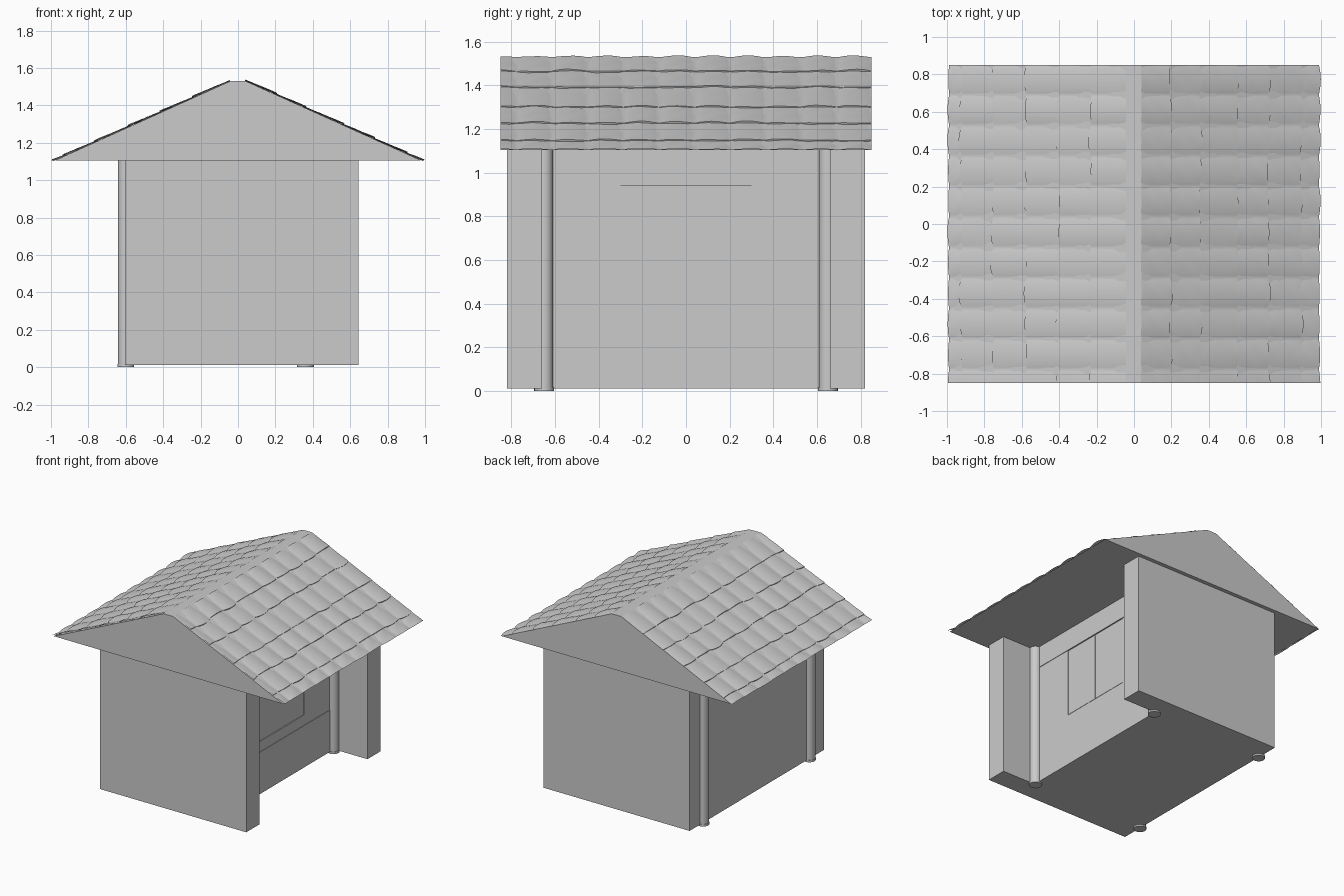
import bpy, bmesh, math, random

if "Cube" in bpy.data.objects:
    bpy.data.objects.remove(bpy.data.objects["Cube"])

random.seed(4)


def finish(name, bm, smooth=False):
    bmesh.ops.recalc_face_normals(bm, faces=bm.faces)
    mesh = bpy.data.meshes.new(name)
    bm.to_mesh(mesh)
    bm.free()
    ob = bpy.data.objects.new(name, mesh)
    bpy.context.collection.objects.link(ob)
    if smooth:
        bpy.context.view_layer.objects.active = ob
        ob.select_set(True)
        bpy.ops.object.shade_smooth_by_angle(angle=math.radians(40))
        ob.select_set(False)
    return ob


def extrude(name, points, vec):
    bm = bmesh.new()
    face = bm.faces.new([bm.verts.new(p) for p in points])
    geo = bmesh.ops.extrude_face_region(bm, geom=[face], use_keep_orig=True)["geom"]
    bmesh.ops.translate(bm, vec=vec, verts=[g for g in geo if isinstance(g, bmesh.types.BMVert)])
    return finish(name, bm)


def box(name, x, y, z):
    pts = [(x[0], y[0], z[0]), (x[1], y[0], z[0]), (x[1], y[1], z[0]), (x[0], y[1], z[0])]
    return extrude(name, pts, (0, 0, z[1] - z[0]))


def cylinder(name, x, y, z0, z1, r):
    bm = bmesh.new()
    bmesh.ops.create_cone(bm, cap_ends=True, segments=24, radius1=r, radius2=r, depth=z1 - z0)
    bmesh.ops.translate(bm, vec=(x, y, (z0 + z1) / 2), verts=bm.verts)
    return finish(name, bm, True)


# Walls: plan with a deep porch recess on the right side
Z0, Z1 = 0.012, 1.105
plan = [(-0.605, -0.82), (0.645, -0.82), (0.645, -0.66), (0.35, -0.66),
        (0.35, 0.66), (0.645, 0.66), (0.645, 0.82), (-0.605, 0.82)]
extrude("house_walls", [(x, y, Z0) for x, y in plan], (0, 0, Z1 - Z0))

# Porch wall panels above and below the window band
box("porch_lower_panel", (0.35, 0.36), (-0.66, 0.66), (Z0, 0.335))
box("porch_upper_panel", (0.35, 0.36), (-0.66, 0.66), (0.94, Z1))

# Window surround: raised wall round two slightly sunken panes
box("window_sill", (0.35, 0.356), (-0.66, 0.66), (0.335, 0.415))
for side in (-1, 1):
    box("window_side_panel", (0.35, 0.356), sorted((side * 0.3, side * 0.66)), (0.415, 0.94))
    box("window_pane", (0.35, 0.353), sorted((side * 0.005, side * 0.295)), (0.42, 0.935))

# Drainpipes half sunk into the walls, each with a foot
for x in (-0.6, 0.36):
    for y in (-0.65, 0.65):
        cylinder("drainpipe", x, y, 0.012, 1.105, 0.042)
        cylinder("drainpipe_foot", x, y, 0.0, 0.016, 0.045)

# Roof block with a narrow flat ridge
extrude("roof", [(x, -0.85, z) for x, z in
                 [(-0.98, 1.105), (0.98, 1.105), (0.04, 1.53), (-0.04, 1.53)]], (0, 1.7, 0))


# Tiled skin: arched tile columns, overlapping rows with uneven lower edges
def tiles(name, side, rows):
    bm = bmesh.new()
    period, ny, ns = 0.163, 160, 5
    slope = 0.425 / 0.94
    nx, nz = slope / math.hypot(1, slope), 1 / math.hypot(1, slope)
    ys = [-0.85 + 1.7 * i / ny for i in range(ny + 1)]
    jitter = {}
    columns = []
    for r in range(len(rows) - 1):
        for k in range(ns + 1):
            t = k / ns
            column = []
            for y in ys:
                u = (y - 0.69) / period
                c = math.floor(u)
                arch = abs(math.sin(math.pi * u)) ** 0.75

                def edge(i):
                    if i == 0:
                        return rows[0]
                    last = i == len(rows) - 1
                    j = jitter.setdefault((i, c), random.uniform(-0.01, 0.01))
                    return rows[i] + (0.3 if last else 1) * j * arch + 0.008 * (arch - 0.6) * (0.5 if last else 1)

                lift = jitter.setdefault((r, c, "lift"), random.uniform(0.8, 1.2))
                x = edge(r) + (edge(r + 1) - edge(r)) * t
                h = 0.001 + arch * 0.009 * lift + 0.006 * t
                h += 0.001 * math.sin(41 * y + 67 * x + r * 2)
                z = 1.528 - slope * (x - 0.04)
                column.append(bm.verts.new((side * (x + nx * h), y, z + nz * h - 0.004)))
            columns.append(column)
    for a, b in zip(columns, columns[1:]):
        for i in range(ny):
            bm.faces.new((a[i], a[i + 1], b[i + 1], b[i]))
    ob = finish(name, bm, True)
    # open sheets: make the skin face outward
    if sum(p.normal.z for p in ob.data.polygons) < 0:
        ob.data.flip_normals()


tiles("roof_tiles_right", 1, [0.035, 0.19, 0.35, 0.55, 0.715, 0.89, 0.987])
tiles("roof_tiles_left", -1, [0.04, 0.23, 0.40, 0.575, 0.75, 0.92, 0.987])
